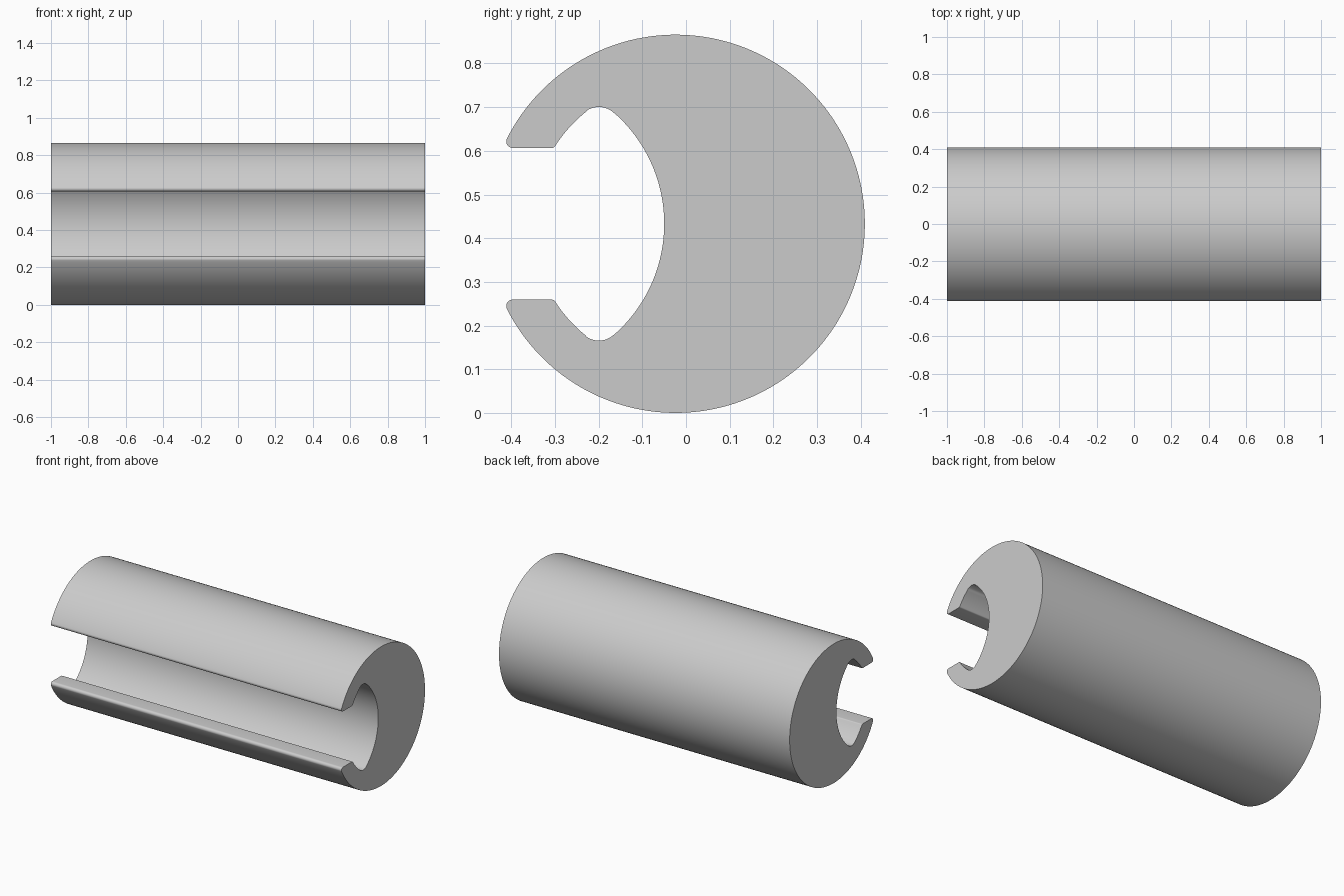
import bpy
import bmesh
from math import sin, cos, atan2, sqrt, pi, radians

if "Cube" in bpy.data.objects:
    bpy.data.objects.remove(bpy.data.objects["Cube"], do_unlink=True)

LENGTH = 2.0
R_OUT = 0.433      # outer tube radius
R_LIP = 0.3286     # inner face of the two lips, concentric with the tube
R_BORE = 0.3386    # shallow back wall of the channel
R_NOTCH = 0.05     # rounded channel corner
R_TIP = 0.015      # rounded lip tip
R_EDGE = 0.01      # rounded inner lip edge
GAP = 0.1735       # half height of the slot
AXIS_Y = -0.0235


def arc(cy, cz, r, a, b, n):
    return [(cy + r * cos(a + (b - a) * i / n), cz + r * sin(a + (b - a) * i / n))
            for i in range(n + 1)]


# Fillet centres, measured from the tube axis
tip_z = GAP + R_TIP
tip_y = -sqrt((R_OUT - R_TIP) ** 2 - tip_z ** 2)
edge_z = GAP + R_EDGE
edge_y = -sqrt((R_LIP + R_EDGE) ** 2 - edge_z ** 2)
notch_y, notch_z = -0.176, 0.2175
bore_y = -0.365
tip_a = atan2(tip_z, tip_y)
edge_a = atan2(edge_z, edge_y)
notch_a = atan2(notch_z, notch_y)
bore_a = atan2(notch_z, notch_y - bore_y)

# Upper half of the cross-section, from the back round to the channel wall
half = arc(0, 0, R_OUT, 0, tip_a, 72)
half += arc(tip_y, tip_z, R_TIP, tip_a, 1.5 * pi, 10)[1:]
half += arc(edge_y, edge_z, R_EDGE, -pi / 2, edge_a - pi, 6)
half += arc(0, 0, R_LIP, edge_a, notch_a, 10)[1:]
half += arc(notch_y, notch_z, R_NOTCH, notch_a, bore_a, 14)[1:]
half += arc(bore_y, 0, R_BORE, bore_a, 0, 24)[1:]

# Mirror it for the lower half
profile = half + [(y, -z) for y, z in reversed(half[1:-1])]

# Extrude the cross-section along the length
bm = bmesh.new()
ring = [bm.verts.new((-LENGTH / 2, y + AXIS_Y, z + R_OUT)) for y, z in profile]
cap = bm.faces.new(ring)
result = bmesh.ops.extrude_face_region(bm, geom=[cap], use_keep_orig=True)
moved = [v for v in result["geom"] if isinstance(v, bmesh.types.BMVert)]
bmesh.ops.translate(bm, verts=moved, vec=(LENGTH, 0, 0))
bmesh.ops.recalc_face_normals(bm, faces=bm.faces)
mesh = bpy.data.meshes.new("slotted_tube")
bm.to_mesh(mesh)
bm.free()
tube = bpy.data.objects.new("slotted_tube", mesh)
bpy.context.collection.objects.link(tube)

# Plain grey finish
grey = bpy.data.materials.new("light_grey")
grey.use_nodes = True
colour = (0.6, 0.6, 0.6, 1)
grey.diffuse_color = colour
grey.node_tree.nodes["Principled BSDF"].inputs["Base Color"].default_value = colour
mesh.materials.append(grey)

# Smooth curves, crisp end faces
bpy.ops.object.select_all(action='DESELECT')
tube.select_set(True)
bpy.context.view_layer.objects.active = tube
bpy.ops.object.shade_smooth_by_angle(angle=radians(30))
